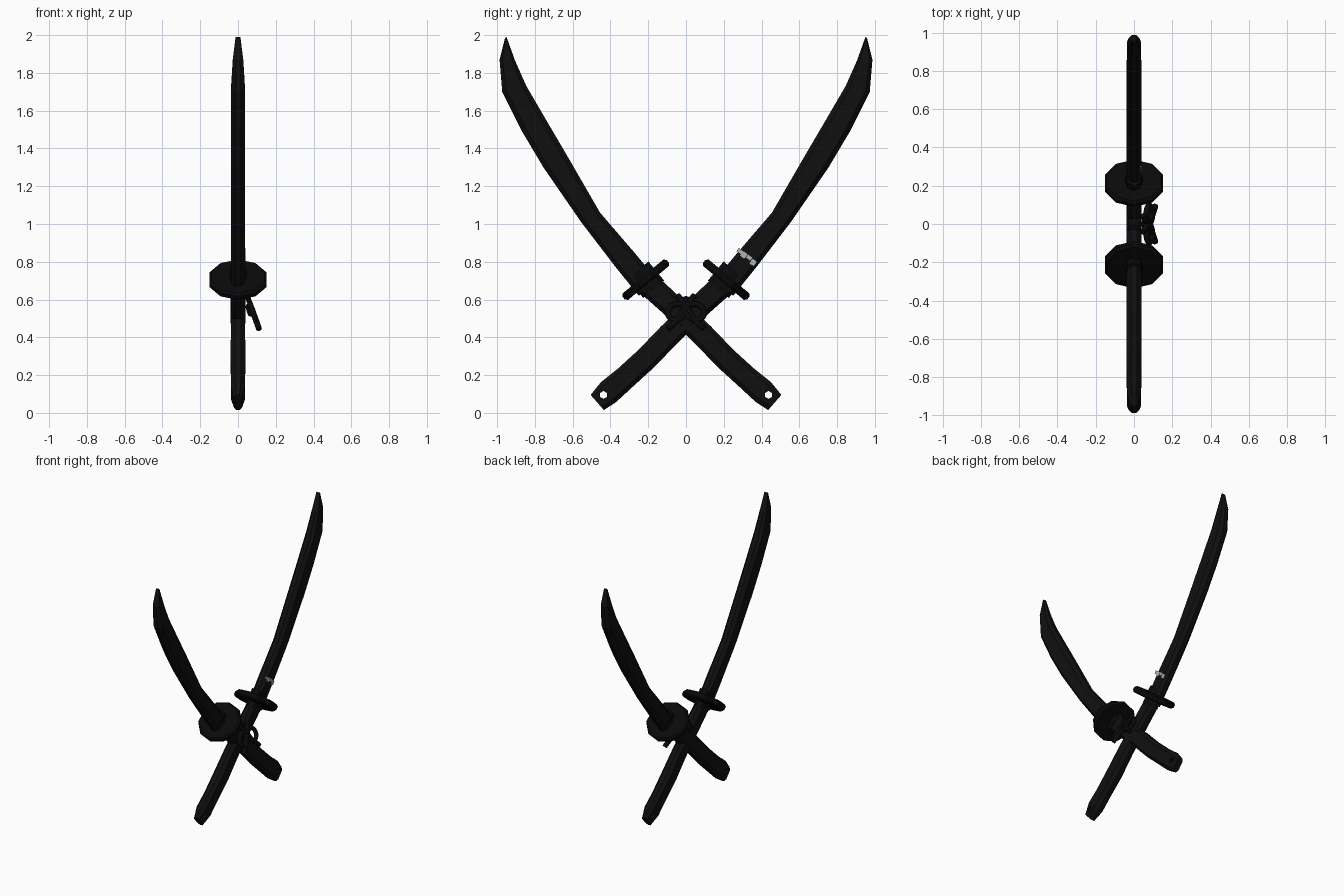
import bpy, bmesh, math
from mathutils import Vector, Matrix

if "Cube" in bpy.data.objects:
    bpy.data.objects.remove(bpy.data.objects["Cube"])


def material(name, v):
    m = bpy.data.materials.new(name)
    m.diffuse_color = (v, v, v, 1)
    m.use_nodes = True
    m.node_tree.nodes["Principled BSDF"].inputs["Base Color"].default_value = m.diffuse_color
    return m


BLACK = material("black lacquer", 0.005)
DARK = material("dark iron", 0.003)
PALE = material("pale grey", 0.45)


def finish(name, bm, mat, smooth=None):
    bmesh.ops.recalc_face_normals(bm, faces=bm.faces)
    me = bpy.data.meshes.new(name)
    bm.to_mesh(me)
    bm.free()
    me.materials.append(mat)
    ob = bpy.data.objects.new(name, me)
    bpy.context.collection.objects.link(ob)
    return ob


SECTION = [(1, .4), (.65, 1), (-.65, 1), (-1, .4), (-1, -.4), (-.65, -1), (.65, -1), (1, -.4)]


def loft(name, stations, side, mat):
    """Sweep an octagonal section between paired edge points (y, z)."""
    bm = bmesh.new()
    rings = []
    for ya, za, yb, zb, t in stations:
        a, b = Vector((0, side * ya, za)), Vector((0, side * yb, zb))
        c, h = (a + b) / 2, (a - b) / 2
        rings.append([bm.verts.new(c + h * u + Vector((t * v, 0, 0))) for u, v in SECTION])
    for r, q in zip(rings, rings[1:]):
        for i in range(8):
            j = (i + 1) % 8
            bm.faces.new((r[i], r[j], q[j], q[i]))
    bm.faces.new(rings[0])
    bm.faces.new(rings[-1])
    return finish(name, bm, mat)


def disc(name, centre, axis, radius, depth, sides, mat, bevel=0, scale=(1, 1)):
    bm = bmesh.new()
    bmesh.ops.create_cone(bm, cap_ends=True, segments=sides, radius1=radius,
                          radius2=radius, depth=depth)
    bmesh.ops.scale(bm, vec=(scale[0], scale[1], 1), verts=bm.verts)
    if bevel:
        rim = [e for e in bm.edges if abs(e.verts[0].co.z - e.verts[1].co.z) < 1e-5]
        bmesh.ops.bevel(bm, geom=rim, offset=bevel, segments=1, affect='EDGES')
    z = Vector(axis).normalized()
    x = Vector((1, 0, 0)) if abs(z.x) < .9 else Vector((0, 1, 0))
    y = z.cross(x)
    rot = Matrix((x, y, z)).transposed().to_4x4()
    bm.transform(Matrix.Translation(centre) @ rot)
    return finish(name, bm, mat)


# inner edge y, z, outer edge y, z, half thickness
BLADE = [(.15, .70, .25, .62, .036), (.27, .845, .375, .775, .038), (.455, 1.06, .555, 1.01, .038),
         (.64, 1.38, .755, 1.30, .038), (.74, 1.55, .868, 1.49, .038), (.845, 1.73, .973, 1.70, .037),
         (.905, 1.865, .987, 1.87, .028), (.950, 1.99, .958, 1.985, .013)]
GRIP = [(.125, .70, .22, .615, .036), (-.005, .575, .085, .495, .039), (-.13, .46, -.04, .375, .037),
        (-.25, .335, -.165, .245, .040), (-.36, .235, -.28, .14, .037), (-.45, .163, -.37, .057, .038),
        (-.505, .095, -.435, .015, .022)]

for side, tag in ((1, "right"), (-1, "left")):
    loft(tag + "_blade", BLADE, side, BLACK)
    grip = loft(tag + "_grip", GRIP, side, BLACK)
    # cord hole through the pommel
    cutter = disc(tag + "_hole_cutter", (0, side * -.437, .095), (1, 0, 0), .021, .3, 6, DARK)
    cutter.hide_render = True
    cutter.display_type = 'WIRE'
    cut = grip.modifiers.new("hole", 'BOOLEAN')
    cut.operation = 'DIFFERENCE'
    cut.solver = 'EXACT'
    cut.object = cutter
    # guard with collars on both faces
    axis = Vector((0, side * .64, .77))
    c = Vector((0, side * .213, .705))
    disc(tag + "_guard", c, axis, .16, .045, 10, DARK, .012, (1, .95))
    disc(tag + "_blade_collar", c + axis * .04, axis, .072, .05, 8, DARK, 0, (.65, 1.0))
    disc(tag + "_grip_collar", c - axis * .04, axis, .072, .05, 8, DARK, 0, (.62, 1.0))


# torn pale band on one side of the right blade
along = Vector((0, .81, -.58))
across = Vector((0, .58, .81))
for i, (s, w, off) in enumerate([(-.048, .022, .004), (-.02, .03, 0), (.012, .02, .005), (.045, .03, -.004)]):
    bm = bmesh.new()
    bmesh.ops.create_cube(bm, size=1)
    bmesh.ops.scale(bm, vec=(.006, .029, w), verts=bm.verts)
    frame = Matrix((Vector((1, 0, 0)), along, across)).transposed().to_4x4()
    pos = Vector((.037, .322, .825)) + along * s + across * off
    bm.transform(Matrix.Translation(pos) @ frame)
    finish("pale_band_%d" % i, bm, PALE)


# tied cord at the crossing, hanging outwards from the notch
def cord(name, pts, r, cyclic=False, lean=.36):
    cu = bpy.data.curves.new(name, 'CURVE')
    cu.dimensions = '3D'
    cu.bevel_depth = r
    cu.bevel_resolution = 1
    cu.resolution_u = 4
    cu.use_fill_caps = True
    sp = cu.splines.new('BEZIER')
    sp.bezier_points.add(len(pts) - 1)
    sp.use_cyclic_u = cyclic
    for b, (y, z) in zip(sp.bezier_points, pts):
        b.co = (.052 + (.61 - z) * lean, y, z)
        b.handle_left_type = b.handle_right_type = 'AUTO'
    cu.materials.append(DARK)
    ob = bpy.data.objects.new(name, cu)
    bpy.context.collection.objects.link(ob)


for side, tag in ((1, "right"), (-1, "left")):
    cord(tag + "_bow_loop", [(0, .55), (side * .06, .575), (side * .095, .52), (side * .05, .49)], .016, True)
    cord(tag + "_cord_tail", [(side * .01, .55), (side * .04, .50), (side * .095, .445)], .017)
    cord(tag + "_cord_top", [(side * -.01, .54), (side * .02, .59), (side * .045, .625)], .015)
disc("cord_knot", (.065, 0, .545), (1, 0, .3), .035, .04, 8, DARK, .01)
disc("crossing_wrap", (0, 0, .58), (1, 0, 0), .04, .08, 8, DARK, .01)
